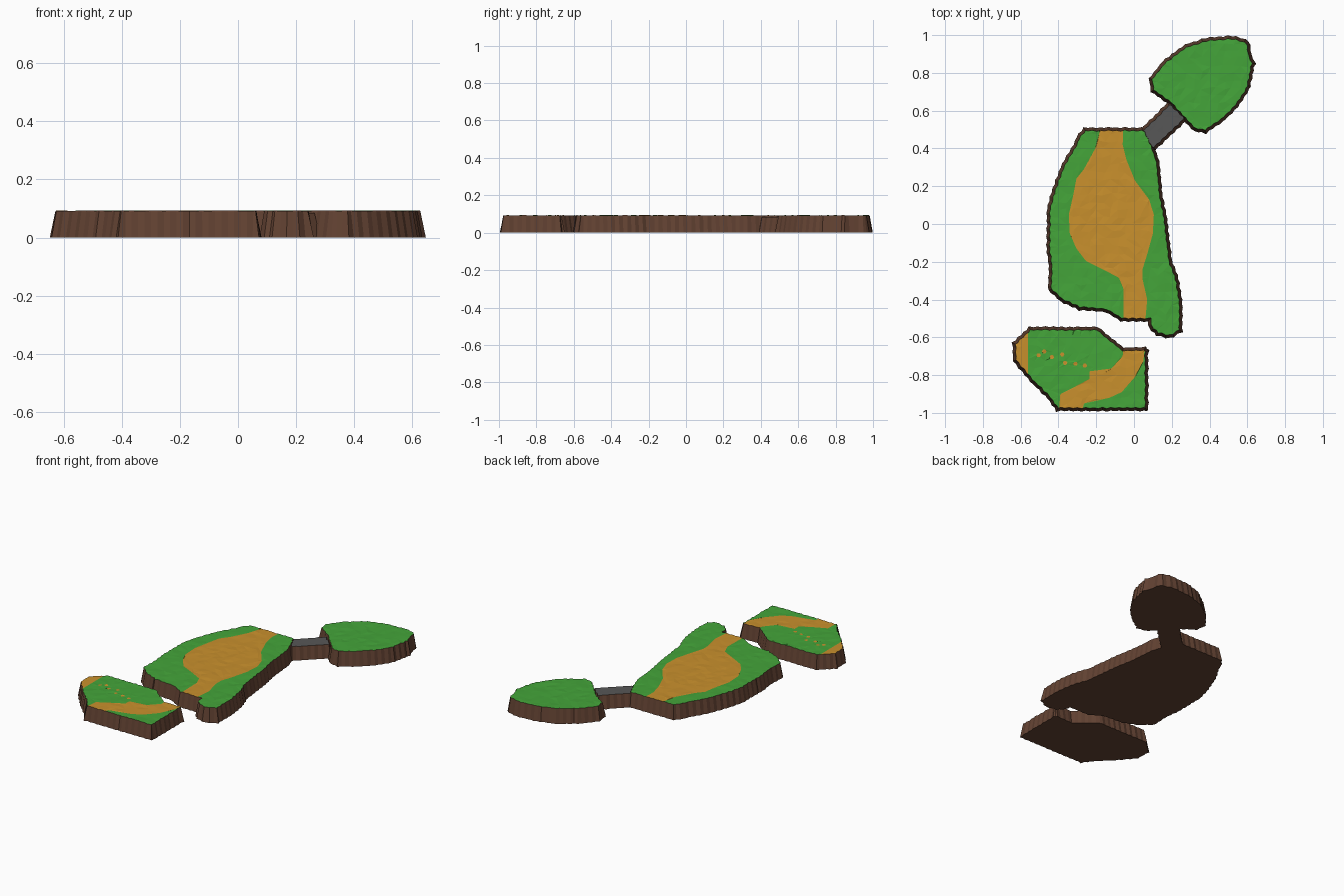
import bpy, bmesh, math, random
from mathutils import Vector
from mathutils.geometry import delaunay_2d_cdt

if "Cube" in bpy.data.objects:
    bpy.data.objects.remove(bpy.data.objects["Cube"])

random.seed(4)
TOP, FLARE = 0.092, 0.016


def material(name, rgb):
    m = bpy.data.materials.new(name)
    m.diffuse_color = (*rgb, 1)
    m.use_nodes = True
    m.node_tree.nodes["Principled BSDF"].inputs["Base Color"].default_value = m.diffuse_color
    return m


grass = material("grass green", (0.058, 0.376, 0.042))
sand = material("sand ochre", (0.585, 0.28, 0.026))
earth = material("earth brown", (0.122, 0.054, 0.032))
stone = material("path grey", (0.095, 0.095, 0.095))


def inside(p, poly):
    hit = False
    for a, b in zip(poly, poly[1:] + poly[:1]):
        if (a[1] > p[1]) != (b[1] > p[1]):
            if p[0] < a[0] + (p[1] - a[1]) * (b[0] - a[0]) / (b[1] - a[1]):
                hit = not hit
    return hit


def rugged_rim(outer, step=0.022, jag=0.004):
    """Resample an outline, pull it in by the wall slope and roughen it."""
    pts = []
    for a, b in zip(outer, outer[1:] + outer[:1]):
        a, b = Vector(a), Vector(b)
        n = max(1, round((b - a).length / step))
        pts += [a.lerp(b, i / n) for i in range(n)]
    area = sum(a.x * b.y - b.x * a.y for a, b in zip(pts, pts[1:] + pts[:1]))
    s = 1 if area > 0 else -1
    rim = []
    for i, p in enumerate(pts):
        d0 = (p - pts[i - 1]).normalized()
        d1 = (pts[(i + 1) % len(pts)] - p).normalized()
        n0, n1 = Vector((d0.y, -d0.x)) * s, Vector((d1.y, -d1.x)) * s
        n = (n0 + n1) / max(0.5, 1 + n0.dot(n1))
        wobble = jag * (1 if i % 2 else -1) * random.uniform(0.2, 1)
        rim.append(p - n * (FLARE + wobble))
    return rim


def slab(name, outer, top_mat, patches=(), top=TOP, bump=0.0015):
    """Flat-topped land with cut-in patches, sloping earth wall and base."""
    rim = rugged_rim(outer)
    verts, edges = [], []
    for loop in [rim, *patches]:
        k, n = len(verts), len(loop)
        verts += [Vector(p) for p in loop]
        edges += [(k + i, k + (i + 1) % n) for i in range(n)]
    # scattered interior points give the ground a faint unevenness
    for i in range(-25, 26):
        for j in range(-25, 26):
            p = Vector((i * 0.04 + random.uniform(-.01, .01),
                        j * 0.04 + random.uniform(-.01, .01)))
            if inside(p, rim):
                verts.append(p)
    co, _, tris, *_ = delaunay_2d_cdt(verts, edges, [], 0, 1e-5)

    bm = bmesh.new()
    made = {}
    for t in tris:
        c = sum((co[i] for i in t), Vector((0, 0))) / 3
        if not inside(c, rim):
            continue
        for i in t:
            if i not in made:
                made[i] = bm.verts.new((*co[i], top + random.uniform(-bump, bump)))
        f = bm.faces.new([made[i] for i in t])
        f.material_index = 2 if any(inside(c, p) for p in patches) else 0

    # outward direction of every rim vertex
    border = [e for e in bm.edges if e.is_boundary]
    push = {}
    for e in border:
        a, b = e.verts
        d = (b.co - a.co).xy.normalized()
        n = Vector((d.y, -d.x))
        if n.dot((a.co - e.link_faces[0].calc_center_median()).xy) < 0:
            n = -n
        for v in e.verts:
            push.setdefault(v, []).append(n)
    target = {}
    for v, ns in push.items():
        n = (ns[0] + ns[1]) / max(0.5, 1 + ns[0].dot(ns[1]))
        target[(round(v.co.x, 6), round(v.co.y, 6))] = v.co.xy + n * FLARE

    # wall and base
    geom = bmesh.ops.extrude_edge_only(bm, edges=border)["geom"]
    for v in [g for g in geom if isinstance(g, bmesh.types.BMVert)]:
        p = target[(round(v.co.x, 6), round(v.co.y, 6))]
        v.co = (p.x, p.y, 0)
    for f in [g for g in geom if isinstance(g, bmesh.types.BMFace)]:
        f.material_index = 1
    base = bmesh.ops.holes_fill(bm, edges=[e for e in bm.edges if e.is_boundary], sides=0)
    for f in base["faces"]:
        f.material_index = 1
    bmesh.ops.triangulate(bm, faces=base["faces"])
    bmesh.ops.recalc_face_normals(bm, faces=bm.faces[:])
    me = bpy.data.meshes.new(name)
    bm.to_mesh(me)
    bm.free()
    for m in (top_mat, earth, sand):
        me.materials.append(m)
    ob = bpy.data.objects.new(name, me)
    bpy.context.collection.objects.link(ob)


def blob(x, y, r=0.012):
    return [(x + r * math.cos(a * math.pi / 3), y + r * math.sin(a * math.pi / 3))
            for a in range(6)]


# north-east island
slab("north_island", [
    (.08, .77), (.15, .86), (.27, .95), (.38, .985), (.52, .997), (.61, .97),
    (.62, .90), (.64, .85), (.61, .71), (.55, .62), (.47, .54), (.38, .483),
    (.32, .49), (.26, .55), (.19, .63), (.09, .70)], grass)

# main island with its winding sand bed
main_sand = [
    (-.17, .55), (-.185, .475), (-.205, .40), (-.265, .29), (-.305, .24),
    (-.32, .16), (-.345, .05), (-.34, -.05), (-.305, -.13), (-.255, -.195),
    (-.155, -.245), (-.08, -.285), (-.055, -.345), (-.055, -.56), (.055, -.56),
    (.07, -.40), (.045, -.29), (.045, -.24), (.07, -.16), (.10, -.05),
    (.105, .05), (.08, .13), (.005, .23), (-.04, .34), (-.06, .42), (-.055, .55)]
slab("main_island", [
    (-.265, .51), (.06, .51), (.105, .42), (.135, .33), (.15, .16), (.175, .03),
    (.20, -.19), (.235, -.29), (.255, -.40), (.255, -.57), (.19, -.607),
    (.12, -.59), (.08, -.55), (.075, -.515), (-.07, -.515), (-.15, -.465),
    (-.29, -.455), (-.39, -.41), (-.455, -.35), (-.45, -.24), (-.462, -.13),
    (-.46, .08), (-.43, .19), (-.38, .32), (-.32, .42), (-.305, .46)],
    grass, [main_sand])

# south island with a sand path, a sandy west tip and small sand spots
south_path = [
    (-.055, -.62), (-.06, -.70), (-.12, -.765), (-.235, -.78), (-.235, -.82),
    (-.31, -.86), (-.39, -.90), (-.40, -1.02), (-.28, -1.02), (-.265, -.95),
    (-.13, -.92), (-.065, -.89), (.005, -.81), (.05, -.725), (.06, -.62)]
west_tip = [(-.7, -.5), (-.562, -.5), (-.562, -.9), (-.7, -.9)]
spots = [blob(*p) for p in [
    (-.505, -.695), (-.475, -.675), (-.435, -.705), (-.38, -.69),
    (-.365, -.735), (-.31, -.74), (-.26, -.75)]]
slab("south_island", [
    (-.555, -.545), (-.19, -.545), (-.15, -.58), (-.055, -.655), (.075, -.653),
    (.075, -.99), (-.41, -.99), (-.455, -.925), (-.55, -.835), (-.64, -.725),
    (-.643, -.63)], grass, [south_path, west_tip, *spots])

# bridge between the main and north islands
slab("bridge", [(.02, .485), (.19, .655), (.29, .56), (.10, .38)], stone,
     top=0.084, bump=0.0005)
